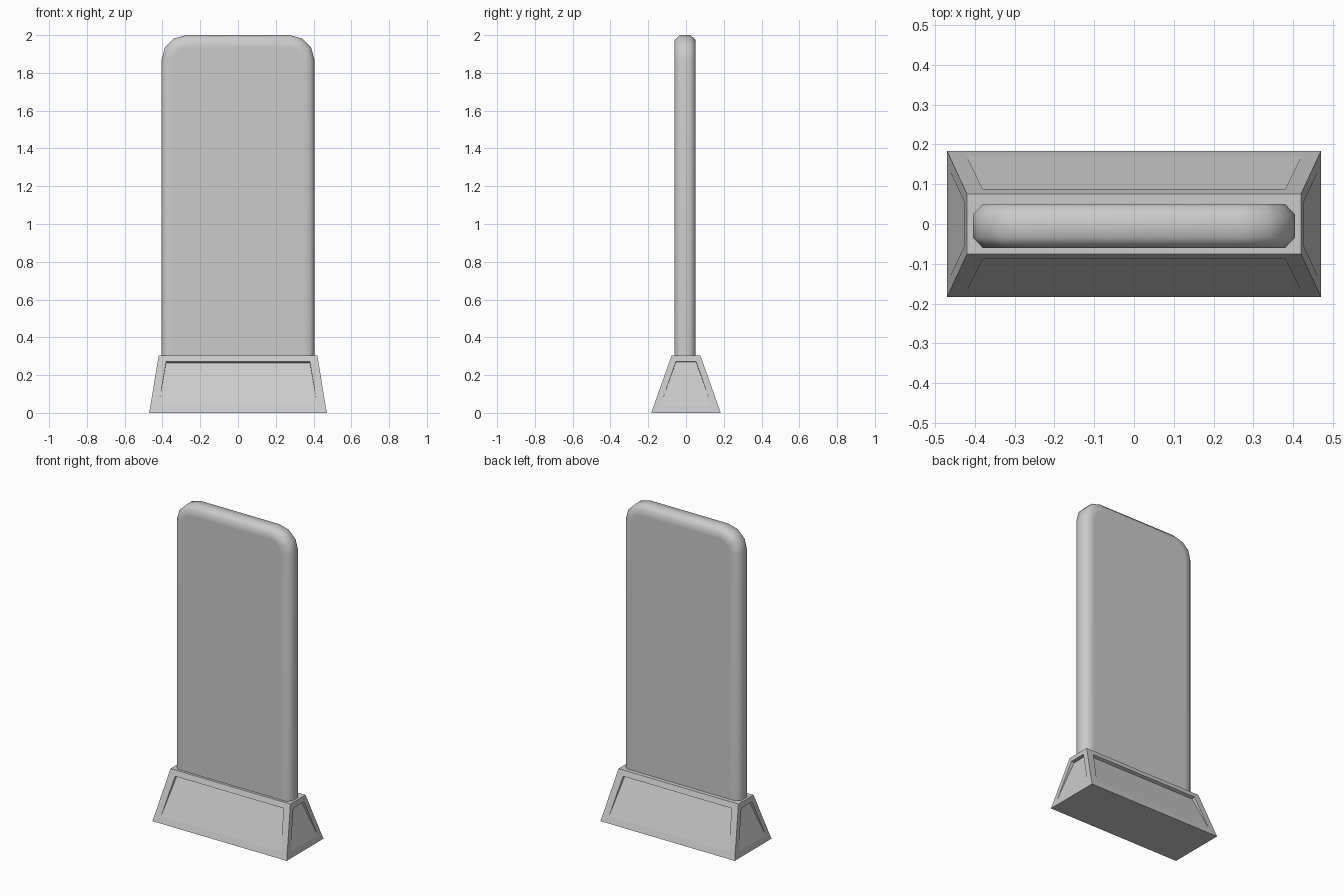
import bpy, bmesh
from math import sin, cos, radians
from mathutils import Vector

if "Cube" in bpy.data.objects:
    bpy.data.objects.remove(bpy.data.objects["Cube"])


def finish(bm, name):
    bmesh.ops.remove_doubles(bm, verts=bm.verts, dist=1e-5)
    bmesh.ops.recalc_face_normals(bm, faces=bm.faces)
    me = bpy.data.meshes.new(name)
    bm.to_mesh(me)
    bm.free()
    ob = bpy.data.objects.new(name, me)
    bpy.context.collection.objects.link(ob)
    return ob


# Base: tapered plinth with a wedge-shaped recess in each side
H = 0.305
BX, BY, TX, TY = 0.47, 0.184, 0.42, 0.076
PANEL_TOP, PANEL_BOTTOM, DEPTH = 0.272, 0.04, 0.02
bm = bmesh.new()


def face(points):
    bm.faces.new([bm.verts.new(p) for p in points])


def side(direction, bottom_out, top_out, bottom_half, top_half, panel_bottom, panel_top):
    out = Vector(direction)
    along = Vector((-out.y, out.x, 0))

    def pt(u, z):
        return out * (bottom_out + (top_out - bottom_out) * z / H) + along * u + Vector((0, 0, z))

    outer = [pt(-bottom_half, 0), pt(bottom_half, 0), pt(top_half, H), pt(-top_half, H)]
    inner = [pt(-panel_bottom, PANEL_BOTTOM), pt(panel_bottom, PANEL_BOTTOM),
             pt(panel_top, PANEL_TOP), pt(-panel_top, PANEL_TOP)]
    normal = (outer[1] - outer[0]).cross(outer[3] - outer[0]).normalized()
    deep = [p - normal * DEPTH for p in inner[2:]]
    for i in range(4):
        j = (i + 1) % 4
        face([outer[i], outer[j], inner[j], inner[i]])
    face([inner[0], inner[1], deep[0], deep[1]])
    face([inner[3], inner[2], deep[0], deep[1]])
    face([inner[1], inner[2], deep[0]])
    face([inner[0], deep[1], inner[3]])


for s in (-1, 1):
    side((0, s, 0), BY, TY, BX, TX, 0.42, 0.38)
    side((s, 0, 0), BX, TX, BY, TY, 0.135, 0.053)
for x, y, z in ((BX, BY, 0), (TX, TY, H)):
    face([(-x, -y, z), (x, -y, z), (x, y, z), (-x, y, z)])
finish(bm, "plinth_base")

# Panel: upright slab with rounded top corners and softened edges
HALF, TOP, FOOT, R = 0.405, 2.0, 0.29, 0.132


def outline(inset):
    r = R - inset
    right = [(HALF - inset, FOOT)]
    right += [(HALF - R + r * cos(radians(a)), TOP - R + r * sin(radians(a))) for a in (0, 30, 60, 90)]
    return right + [(-x, z) for x, z in reversed(right)]


bm = bmesh.new()
rings = []
for inset, y in ((0.065, -0.06), (0.025, -0.06), (0, -0.034), (0, 0.024), (0.025, 0.05), (0.065, 0.05)):
    rings.append([bm.verts.new((x, y, z)) for x, z in outline(inset)])
for a, b in zip(rings, rings[1:]):
    for i in range(len(a) - 1):
        bm.faces.new((a[i], a[i + 1], b[i + 1], b[i]))
bm.faces.new(rings[0])
bm.faces.new(rings[-1])
# Close the hidden foot
bm.faces.new([r[0] for r in rings] + [r[-1] for r in reversed(rings)])
slab = finish(bm, "display_panel")
bpy.context.view_layer.objects.active = slab
slab.select_set(True)
bpy.ops.object.shade_smooth_by_angle(angle=radians(60))
